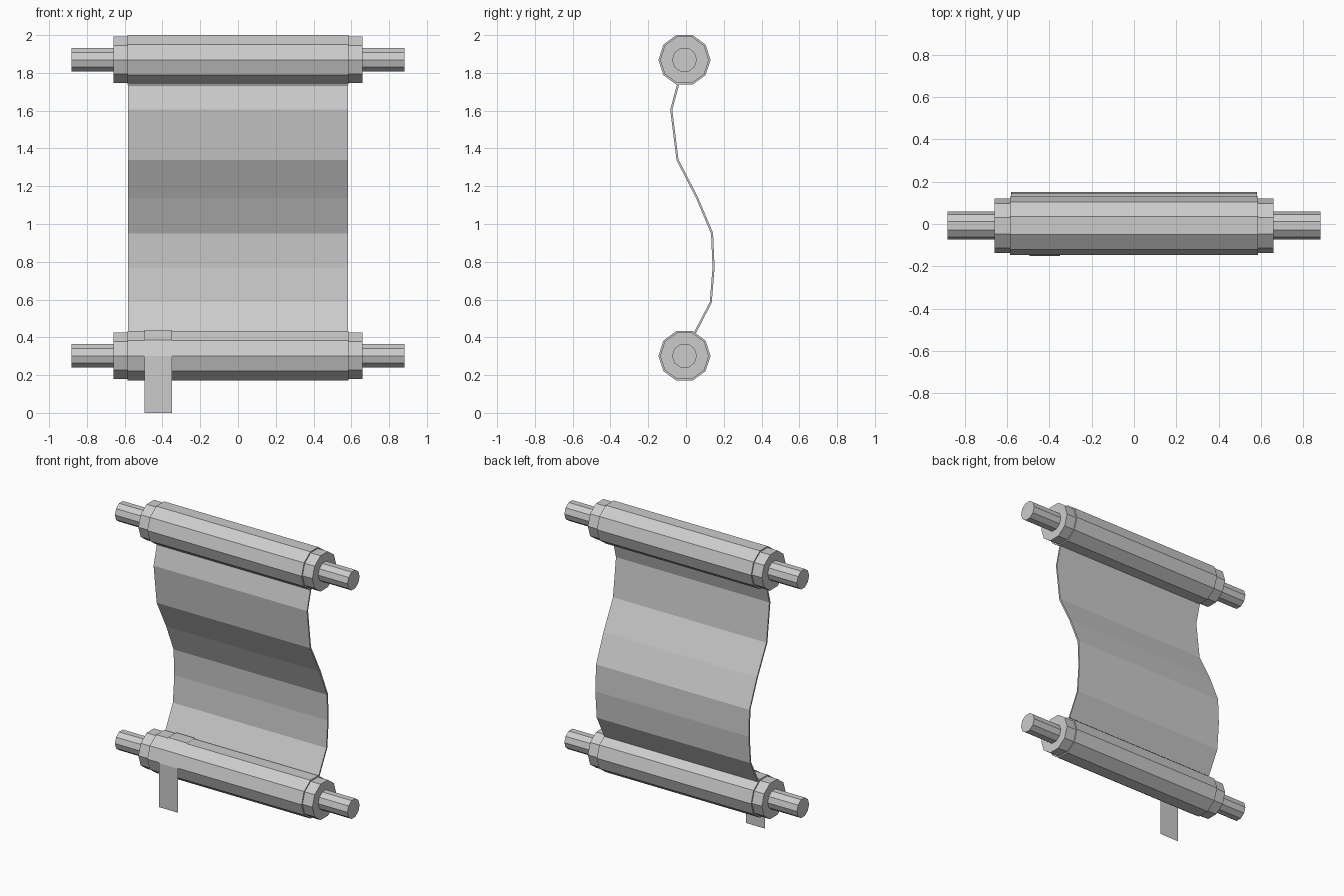
import bpy, bmesh
from math import cos, sin, radians

if "Cube" in bpy.data.objects:
    bpy.data.objects.remove(bpy.data.objects["Cube"])

Y0 = -0.008            # roller axis offset in y
TOP, BOTTOM = 1.869, 0.302
SIDES = 10


def ring_point(r, deg, z):
    return (Y0 + r * cos(radians(deg)), z + r * sin(radians(deg)))


def make_object(name, bm):
    mesh = bpy.data.meshes.new(name)
    bm.to_mesh(mesh)
    bm.free()
    obj = bpy.data.objects.new(name, mesh)
    bpy.context.collection.objects.link(obj)
    return obj


def lathe(name, profile, z):
    """Ten-sided solid turned about the x axis from (x, radius) stations."""
    bm = bmesh.new()
    rings = []
    for x, r in profile:
        pts = [ring_point(r, 36 * i, z) for i in range(SIDES)]
        rings.append([bm.verts.new((x, *p)) for p in pts])
    for a, b in zip(rings, rings[1:]):
        for i in range(SIDES):
            j = (i + 1) % SIDES
            bm.faces.new((a[i], a[j], b[j], b[i]))
    bm.faces.new(rings[0])
    bm.faces.new(rings[-1])
    bmesh.ops.recalc_face_normals(bm, faces=bm.faces)
    return make_object(name, bm)


def ribbon(name, path, x0, x1):
    """Strip following a (y, z) path, facing the front when the path descends."""
    bm = bmesh.new()
    rows = [[bm.verts.new((x, y, z)) for x in (x0, x1)] for y, z in path]
    for a, b in zip(rows, rows[1:]):
        bm.faces.new((a[0], b[0], b[1], a[1]))
    return make_object(name, bm)


# Rods with collars and handles, each wrapped in rolled paper
half = [(0.882, 0.066), (0.66, 0.066), (0.66, 0.129), (0.575, 0.129)]
rod = [(-x, r) for x, r in half] + half[::-1]
for place, z in (("upper", TOP), ("lower", BOTTOM)):
    lathe(place + "_rod", rod, z)
    lathe(place + "_paper_roll", [(-0.585, 0.138), (0.585, 0.138)], z)

# Open paper sheet hanging in a gentle S curve
sheet = ribbon("paper_sheet", [
    (-0.043, 1.735), (-0.078, 1.605), (-0.045, 1.34), (0.058, 1.14),
    (0.138, 0.95), (0.146, 0.77), (0.131, 0.585), (0.048, 0.425)], -0.582, 0.582)
solid = sheet.modifiers.new("thickness", "SOLIDIFY")
solid.thickness = 0.011
solid.offset = 0

# Ribbon bookmark draped over the lower roll
drape = [ring_point(0.144, a, BOTTOM) for a in (72, 108, 144, 180)]
ribbon("hanging_ribbon", drape + [(drape[-1][0], 0.0)], -0.494, -0.35)
